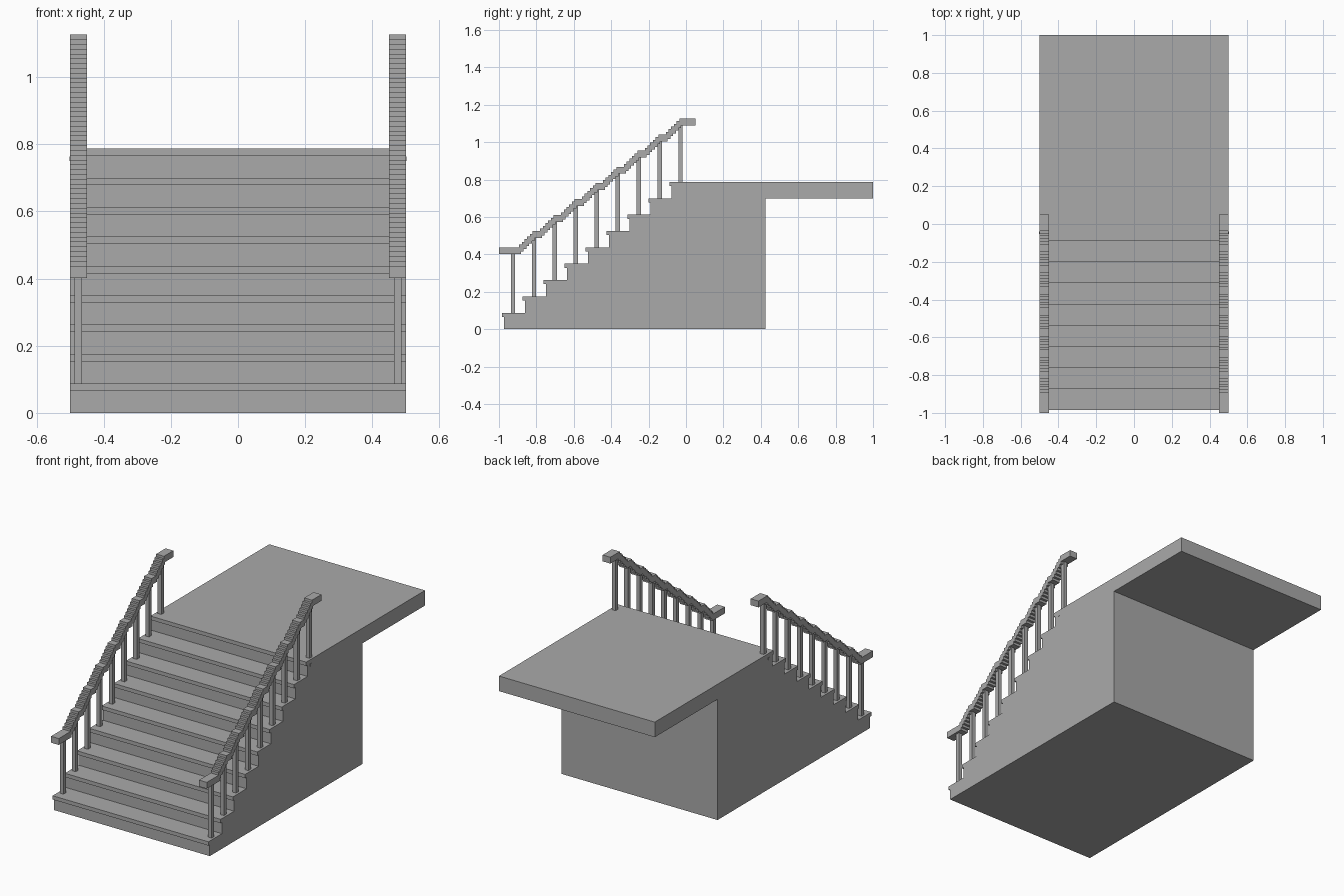
import bpy
import bmesh

cube = bpy.data.objects.get("Cube")
if cube:
    bpy.data.objects.remove(cube, do_unlink=True)

grey = bpy.data.materials.new("stone grey")
grey.use_nodes = True
colour = (0.4, 0.4, 0.4, 1)
grey.diffuse_color = colour
grey.node_tree.nodes["Principled BSDF"].inputs["Base Color"].default_value = colour

STEPS = 9
RISE, RUN = 0.0875, 0.112
FRONT = -0.985
NOSE, LIP = 0.012, 0.022      # tread overhang and its thickness


def extrude_profile(name, profile, x0, x1):
    """Closed (y, z) outline pulled along x."""
    bm = bmesh.new()
    face = bm.faces.new([bm.verts.new((x0, y, z)) for y, z in profile])
    pulled = bmesh.ops.extrude_face_region(bm, geom=[face])["geom"]
    verts = [v for v in pulled if isinstance(v, bmesh.types.BMVert)]
    bmesh.ops.translate(bm, verts=verts, vec=(x1 - x0, 0, 0))
    bmesh.ops.recalc_face_normals(bm, faces=bm.faces)
    mesh = bpy.data.meshes.new(name)
    bm.to_mesh(mesh)
    bm.free()
    mesh.materials.append(grey)
    obj = bpy.data.objects.new(name, mesh)
    bpy.context.collection.objects.link(obj)
    return obj


def box(name, x, y, z):
    return extrude_profile(name, [(y[0], z[0]), (y[1], z[0]), (y[1], z[1]), (y[0], z[1])], *x)


# Staircase with overhanging treads, running into the landing slab
top = STEPS * RISE
outline = [(FRONT + NOSE, 0)]
for i in range(STEPS):
    y, z = FRONT + i * RUN, (i + 1) * RISE
    outline += [(y + NOSE, z - LIP), (y, z - LIP), (y, z)]
    if i < STEPS - 1:
        outline.append((y + RUN + NOSE, z))
outline += [(1, top), (1, top - RISE), (0.425, top - RISE), (0.425, 0)]
extrude_profile("staircase_and_landing", outline, -0.5, 0.5)

# Handrail outline: a flat over each baluster joined by runs of small steps
RAIL_Z, RAIL_RISE, THICK = 0.438, 0.0861, 0.037
SMALL = 6
post_y = [FRONT + 0.06 + i * RUN for i in range(STEPS)]
treads = []                    # (start y, top z)
for i, y in enumerate(post_y):
    z = RAIL_Z + i * RAIL_RISE
    treads.append((-1 if i == 0 else y - 0.007, z))
    if i < STEPS - 1:
        for k in range(1, SMALL):
            treads.append((y + 0.033 + (k - 1) * 0.0144, z + k * RAIL_RISE / SMALL))
ends = [t[0] for t in treads[1:]] + [0.05]
upper, lower = [], []
for (y, z), end in zip(treads, ends):
    upper += [(y, z), (end, z)]
    # the underside steps lag slightly so the rail keeps its depth
    shift = 0.01
    lower += [(y if y == -1 else y + shift, z - THICK),
              (end if end == 0.05 else end + shift, z - THICK)]
rail_outline = upper + lower[::-1]

for side, s in (("left", 1), ("right", -1)):
    extrude_profile(side + "_handrail", rail_outline, s * 0.45, s * 0.5)
    # Square balusters, one on each tread
    for i, y in enumerate(post_y):
        box(f"{side}_baluster_{i + 1}", (s * 0.464, s * 0.487), (y - 0.0115, y + 0.0115),
            ((i + 1) * RISE, RAIL_Z + i * RAIL_RISE - THICK + 0.01))
    # Small fixing plug on the flank of the landing
    box(side + "_plug", (s * 0.498, s * 0.502), (-0.053, -0.039), (0.75, 0.764))
